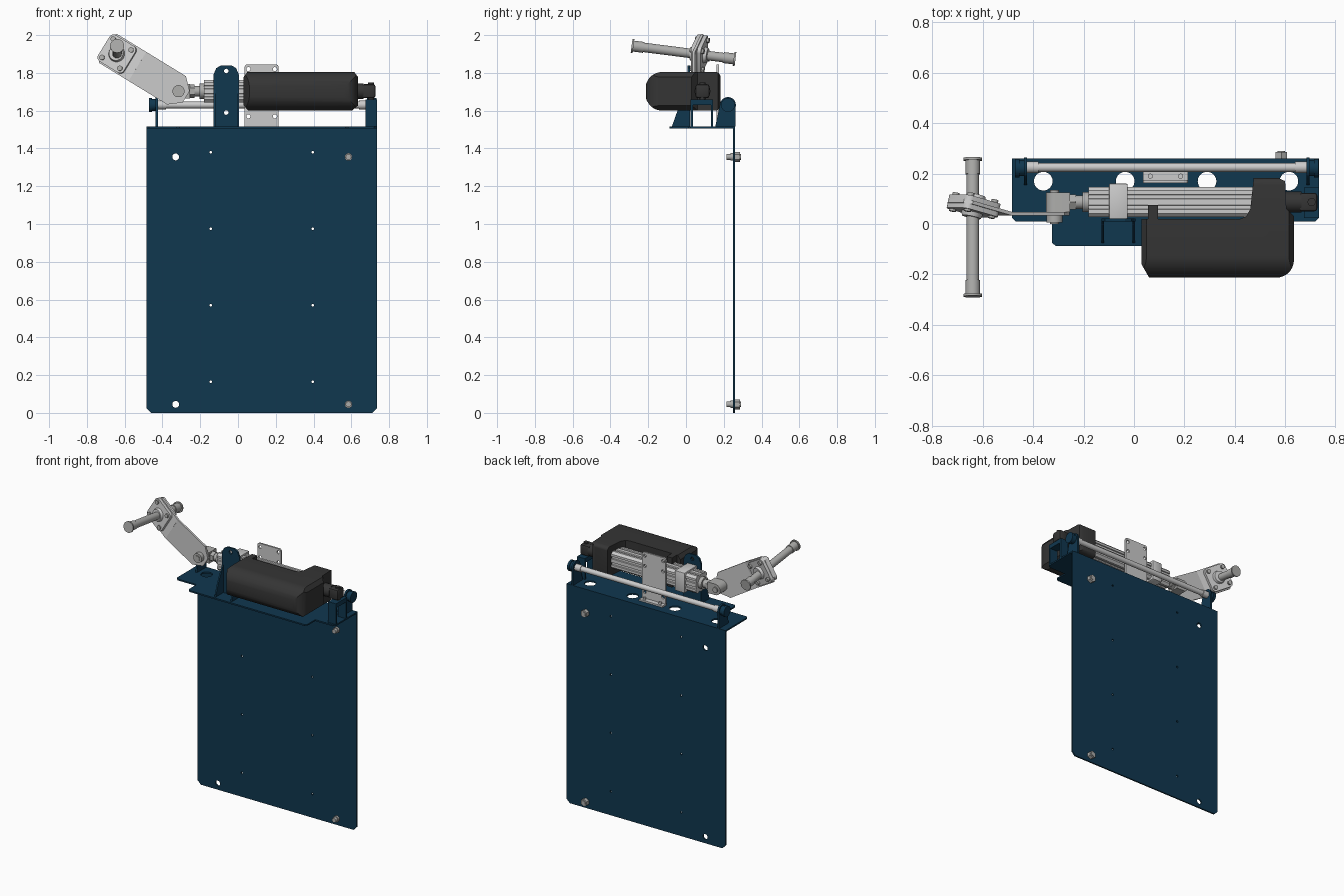
import bpy, bmesh, math
from mathutils import Matrix, Vector

if "Cube" in bpy.data.objects:
    bpy.data.objects.remove(bpy.data.objects["Cube"])


def material(name, col):
    m = bpy.data.materials.new(name)
    m.diffuse_color = (*col, 1)
    m.use_nodes = True
    m.node_tree.nodes["Principled BSDF"].inputs["Base Color"].default_value = m.diffuse_color
    return m


BLUE = material("blue_paint", (0.005, 0.038, 0.078))
BLACK = material("black_plastic", (0.035, 0.035, 0.035))
STEEL = material("steel", (0.42, 0.42, 0.41))


def finish(name, bm, mat):
    bmesh.ops.remove_doubles(bm, verts=bm.verts, dist=1e-5)
    bmesh.ops.recalc_face_normals(bm, faces=bm.faces)
    me = bpy.data.meshes.new(name)
    bm.to_mesh(me)
    bm.free()
    ob = bpy.data.objects.new(name, me)
    bpy.context.collection.objects.link(ob)
    if mat:
        me.materials.append(mat)
    return ob


def frame(u, v, o):
    u, v = Vector(u).normalized(), Vector(v).normalized()
    m = Matrix((u, v, u.cross(v))).transposed().to_4x4()
    m.translation = Vector(o)
    return m


def circle(x, y, r, n=24, a0=0, a1=360):
    k = n if a1 - a0 == 360 else n - 1
    return [(x + r * math.cos(math.radians(a0 + (a1 - a0) * i / k)),
             y + r * math.sin(math.radians(a0 + (a1 - a0) * i / k))) for i in range(n)]


def rrect(x0, y0, x1, y1, r, n=6):
    return (circle(x1 - r, y1 - r, r, n, 0, 90) + circle(x0 + r, y1 - r, r, n, 90, 180)
            + circle(x0 + r, y0 + r, r, n, 180, 270) + circle(x1 - r, y0 + r, r, n, 270, 359.9))


def plate(name, outline, holes, t, m, mat=None):
    """Flat outline with holes, thickness t centred on the plane of frame m."""
    cu = bpy.data.curves.new(name, 'CURVE')
    cu.dimensions, cu.fill_mode, cu.extrude = '2D', 'BOTH', t / 2
    for loop in [outline] + holes:
        s = cu.splines.new('POLY')
        s.points.add(len(loop) - 1)
        for p, (x, y) in zip(s.points, loop):
            p.co = (x, y, 0, 1)
        s.use_cyclic_u = True
    tmp = bpy.data.objects.new("tmp", cu)
    bpy.context.collection.objects.link(tmp)
    me = bpy.data.meshes.new_from_object(tmp.evaluated_get(bpy.context.evaluated_depsgraph_get()))
    bm = bmesh.new()
    bm.from_mesh(me)
    bm.transform(m)
    bpy.data.objects.remove(tmp)
    return finish(name, bm, mat)


def top(z): return frame((1, 0, 0), (0, 1, 0), (0, 0, z))
def front(y): return frame((1, 0, 0), (0, 0, 1), (0, y, 0))
def side(x): return frame((0, 1, 0), (0, 0, 1), (x, 0, 0))


def cyl(name, p0, p1, r, mat=None, n=32, r2=None):
    p0, p1 = Vector(p0), Vector(p1)
    d = p1 - p0
    bm = bmesh.new()
    bmesh.ops.create_cone(bm, cap_ends=True, segments=n, radius1=r, radius2=r2 or r, depth=d.length)
    bm.transform(Matrix.Translation((p0 + p1) / 2) @ d.to_track_quat('Z', 'Y').to_matrix().to_4x4())
    return finish(name, bm, mat)


def box(name, lo, hi, mat=None, bev=0.0):
    bm = bmesh.new()
    bmesh.ops.create_cube(bm, size=1)
    for v in bm.verts:
        v.co = [a + (c + 0.5) * (b - a) for a, b, c in zip(lo, hi, v.co)]
    if bev:
        bmesh.ops.bevel(bm, geom=bm.edges[:], offset=bev, segments=2, affect='EDGES', profile=0.5)
    return finish(name, bm, mat)


# back panel with bolt holes
holes = [circle(-0.33, z, 0.018) for z in (0.045, 1.355)]
holes += [circle(x, z, 0.007, 12) for x in (-0.145, 0.395) for z in (0.165, 0.57, 0.975, 1.38)]
plate("back_panel", [(-0.46, 0), (0.71, 0), (0.735, 0.025), (0.735, 1.515), (-0.485, 1.515), (-0.485, 0.025)],
      holes, 0.01, front(0.255), BLUE)

# top shelf with large holes
plate("top_shelf", [(-0.485, 0.26), (-0.485, 0.025), (-0.47, 0.01), (-0.325, 0.01), (-0.325, -0.075), (-0.31, -0.088),
                    (0.57, -0.088), (0.585, -0.075), (0.585, 0.01), (0.72, 0.01), (0.735, 0.025), (0.735, 0.26)],
      [circle(x, 0.17, 0.037, 32) for x in (-0.36, -0.035, 0.29, 0.615)], 0.01, top(1.511), BLUE)

# panel bolts
for i, z in enumerate((0.045, 1.355)):
    cyl(f"bolt_shank_{i}", (0.585, 0.215, z), (0.585, 0.29, z), 0.015, STEEL)
    cyl(f"bolt_collar_{i}", (0.585, 0.235, z), (0.585, 0.25, z), 0.02, STEEL)
    cyl(f"bolt_nut_{i}", (0.585, 0.26, z), (0.585, 0.285, z), 0.026, STEEL, 6)

# guide rod with end brackets
cyl("guide_rod", (-0.46, 0.225, 1.63), (0.72, 0.225, 1.63), 0.018)
for i, (x, s) in enumerate(((-0.43, -1), (0.69, 1))):
    plate(f"rod_bracket_{i}", [(0.155, 1.515), (0.262, 1.515)] + circle(0.222, 1.63, 0.042, 16, -10, 165),
          [], 0.012, side(x), BLUE)
    cyl(f"rod_knob_{i}", (x, 0.222, 1.63), (x + s * 0.025, 0.222, 1.63), 0.032, BLUE)
    cyl(f"rod_cap_{i}", (x + s * 0.025, 0.222, 1.63), (x + s * 0.042, 0.222, 1.63), 0.037, BLUE)
    cyl(f"rod_collar_{i}", (x, 0.225, 1.63), (x - s * 0.05, 0.225, 1.63), 0.023)

# upright front bracket and its gussets
plate("front_upright", [(-0.13, 1.515), (0.005, 1.515), (0.005, 1.79), (-0.01, 1.825), (-0.035, 1.84),
                        (-0.09, 1.84), (-0.115, 1.825), (-0.13, 1.79)],
      [circle(-0.0625, z, 0.012) for z in (1.59, 1.81)], 0.012, front(0.015), BLUE)
for i, x in enumerate((-0.124, -0.001)):
    plate(f"gusset_{i}", [(0.015, 1.515), (-0.075, 1.515), (-0.045, 1.6), (0.015, 1.72)], [], 0.01, side(x), BLUE)

# grey rear mounting plate with foot
plate("rear_mount_plate", rrect(0.035, 1.515, 0.215, 1.845, 0.015),
      [circle(x, z, 0.011, 16) for x in (0.055, 0.195) for z in (1.57, 1.75, 1.82)], 0.012, front(0.168))
box("rear_mount_foot", (0.035, 0.165, 1.515), (0.215, 0.207, 1.527))
cyl("rear_mount_bolt_a", (0.065, 0.19, 1.527), (0.065, 0.19, 1.54), 0.01)
cyl("rear_mount_bolt_b", (0.185, 0.19, 1.527), (0.185, 0.19, 1.54), 0.01)

# ribbed actuator tube: one grooved side turned four times
CY, CZ = 0.087, 1.703
edge = [(0.06, -0.045), (0.06, -0.03), (0.053, -0.028), (0.053, -0.014), (0.06, -0.012),
        (0.06, 0.012), (0.053, 0.014), (0.053, 0.028), (0.06, 0.03), (0.06, 0.045)]
tube = []
for c, s in ((1, 0), (0, 1), (-1, 0), (0, -1)):
    tube += [(CY + c * a - s * b, CZ + s * a + c * b) for a, b in edge]
plate("actuator_tube", tube, [], 0.78, side(0.21))
box("tube_clamp", (-0.10, 0.018, 1.633), (-0.025, 0.16, 1.773), None, 0.006)
cyl("piston_rod", (-0.27, CY, CZ), (-0.18, CY, CZ), 0.027, STEEL)
cyl("rod_gland", (-0.205, CY, CZ), (-0.18, CY, CZ), 0.04, STEEL)
cyl("rod_nut", (-0.255, CY, CZ), (-0.23, CY, CZ), 0.035, STEEL, 6)
plate("rod_fork", circle(-0.312, CZ, 0.038, 16, 90, 270) + [(-0.255, CZ - 0.038), (-0.255, CZ + 0.038)],
      [], 0.078, front(CY), STEEL)
cyl("fork_pin", (-0.315, 0.0, CZ), (-0.315, 0.135, CZ), 0.018, STEEL)
cyl("fork_pin_head", (-0.315, 0.005, CZ), (-0.315, 0.033, CZ), 0.032, STEEL)

# black motor housing: overlap of top, side and front outlines
motor = plate("motor_housing", [(0.03, -0.16), (0.06, -0.213)] + circle(0.565, -0.143, 0.07, 8, -90, 0)
              + [(0.635, 0.03), (0.605, 0.06), (0.6, 0.17), (0.575, 0.182), (0.475, 0.182), (0.462, 0.06),
                 (0.445, 0.03), (0.42, 0.02), (0.095, 0.02), (0.095, 0.075), (0.055, 0.075), (0.055, 0.02),
                 (0.03, 0.02)], [], 0.4, top(1.7), BLACK)
cutters = [plate("motor_side_cutter", circle(-0.125, 1.715, 0.09, 12, 90, 180) + circle(-0.125, 1.69, 0.09, 12, 180, 270)
                 + circle(0.155, 1.628, 0.028, 6, -90, 0) + circle(0.155, 1.777, 0.028, 6, 0, 90),
                 [], 2, side(0.3), BLACK),
           plate("motor_front_cutter", [(0.02, 1.64), (0.062, 1.59), (0.59, 1.59), (0.645, 1.635), (0.645, 1.765),
                                        (0.61, 1.812), (0.055, 1.812), (0.02, 1.765)], [], 2, front(0), BLACK)]
for c in cutters:
    b = motor.modifiers.new("overlap", 'BOOLEAN')
    b.operation, b.solver, b.object = 'INTERSECT', 'EXACT', c
bpy.context.view_layer.update()
motor.data = bpy.data.meshes.new_from_object(motor.evaluated_get(bpy.context.evaluated_depsgraph_get()))
motor.modifiers.clear()
for c in cutters:
    bpy.data.objects.remove(c)

# tail clevis and its support
cyl("tail_boss", (0.59, CY, CZ), (0.665, CY, CZ), 0.042, BLACK)
box("tail_clevis", (0.655, 0.05, 1.667), (0.728, 0.124, 1.74), BLACK, 0.012)
cyl("tail_pin", (0.705, CY, 1.65), (0.705, CY, 1.748), 0.016, BLACK)
for i, y in enumerate((0.03, 0.138)):
    box(f"tail_support_{i}", (0.675, y - 0.006, 1.515), (0.735, y + 0.006, 1.66), BLUE)
box("tail_support_bridge", (0.675, 0.03, 1.63), (0.735, 0.138, 1.66), BLUE)

# lever arm: flat part, then a bent head
d, n = Vector((0.853, 0, -0.522)), Vector((0.522, 0, 0.853))
flat = frame(d, n, (-0.64, 0.041, 1.90))
plate("lever_arm", [(0.125, -0.09), (0.365, -0.09), (0.43, -0.038), (0.43, 0.033), (0.372, 0.09), (0.125, 0.09)],
      [], 0.014, flat)
bend = Vector((0.853 * 0.97, -0.24, -0.522 * 0.97))
head = frame(bend, n, Vector((-0.64, 0.041, 1.90)) + d * 0.126 - bend.normalized() * 0.126)
plate("lever_head", [(-0.085, -0.06), (-0.06, -0.09), (0.128, -0.09), (0.128, 0.09), (-0.06, 0.09), (-0.085, 0.06)],
      [], 0.014, head)
for i, w in enumerate((0.017, -0.017)):
    plate(f"head_flange_{i}", rrect(-0.082, -0.082, 0.082, 0.082, 0.025), [], 0.02,
          head @ Matrix.Translation((0, 0, w)))
    s = 1 if w > 0 else -1
    cyl(f"head_boss_{i}", head @ Vector((0, 0, 0)), head @ Vector((0, 0, s * 0.045)), 0.052, None, 32, 0.038)
for i, (a, b) in enumerate(((1, 1), (1, -1), (-1, 1), (-1, -1))):
    cyl(f"head_bolt_{i}", head @ Vector((a * 0.057, b * 0.057, -0.04)),
        head @ Vector((a * 0.057, b * 0.057, 0.036)), 0.014, STEEL, 12)

# cross pin with collars and end discs
A, B = Vector((-0.64, -0.288, 1.943)), Vector((-0.64, 0.262, 1.873))
cyl("cross_pin", A, B, 0.025, STEEL)
for i, (p, q) in enumerate(((A, B), (B, A))):
    u = (q - p).normalized()
    cyl(f"pin_disc_{i}", p, p + u * 0.01, 0.037, STEEL)
    cyl(f"pin_collar_{i}", p + u * 0.01, p + u * 0.065, 0.029, STEEL)

# smooth round parts, keep edges sharp
for o in bpy.context.scene.objects:
    o.select_set(True)
bpy.context.view_layer.objects.active = motor
bpy.ops.object.shade_smooth_by_angle(angle=math.radians(30))
